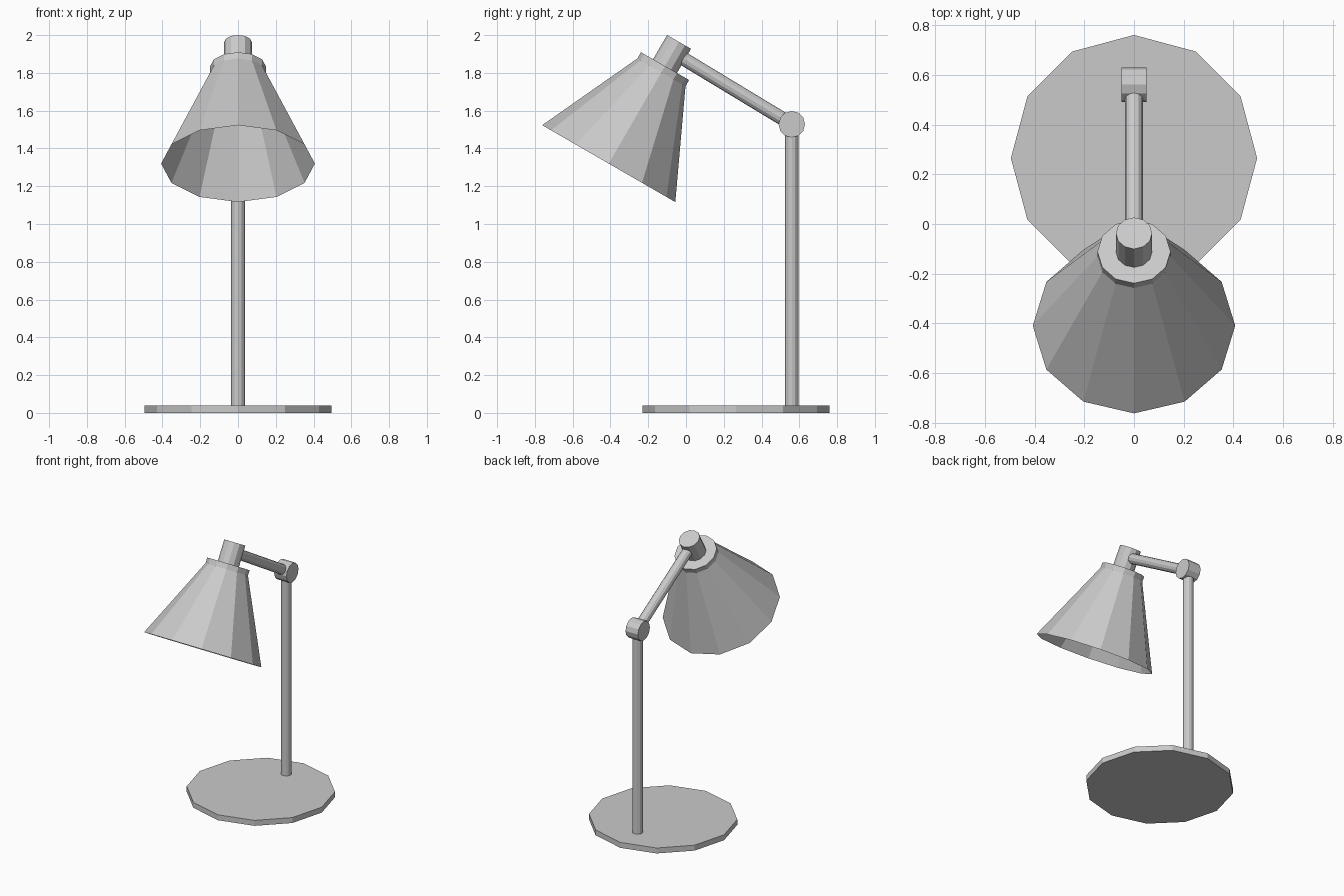
import bpy, bmesh, math
from mathutils import Vector

if "Cube" in bpy.data.objects:
    bpy.data.objects.remove(bpy.data.objects["Cube"])

SIDES = 12
grey = bpy.data.materials.new("lamp_grey")
grey.diffuse_color = (0.59, 0.59, 0.59, 1)
grey.use_nodes = True
grey.node_tree.nodes["Principled BSDF"].inputs["Base Color"].default_value = grey.diffuse_color


def lathe(name, origin, axis, profile, cap_start=True, cap_end=True):
    """Sweep (distance, radius) pairs around an axis as flat 12-sided rings."""
    origin, axis = Vector(origin), Vector(axis).normalized()
    ref = Vector((0, 1, 0)) if abs(axis.x) > 0.9 else Vector((1, 0, 0))
    u = (ref - axis * ref.dot(axis)).normalized()
    v = axis.cross(u)
    bm = bmesh.new()
    rings = []
    for d, r in profile:
        rings.append([bm.verts.new(origin + axis * d + r * (u * math.cos(a) + v * math.sin(a)))
                      for a in (2 * math.pi * i / SIDES for i in range(SIDES))])
    for a, b in zip(rings, rings[1:]):
        for i in range(SIDES):
            j = (i + 1) % SIDES
            bm.faces.new((a[i], a[j], b[j], b[i]))
    if cap_start:
        bm.faces.new(rings[0][::-1])
    if cap_end:
        bm.faces.new(rings[-1])
    me = bpy.data.meshes.new(name)
    bm.to_mesh(me)
    bm.free()
    me.materials.append(grey)
    ob = bpy.data.objects.new(name, me)
    bpy.context.collection.objects.link(ob)
    return ob


# Stand
lathe("base", (0, 0.265, 0), (0, 0, 1), [(0, 0.495), (0.04, 0.495)])
lathe("post", (0, 0.56, 0.03), (0, 0, 1), [(0, 0.036), (1.48, 0.036)])
lathe("pivot_joint", (-0.05, 0.56, 1.528), (1, 0, 0), [(0, 0.07), (0.10, 0.07)])

# Slanted arm
start, end = Vector((0, 0.56, 1.528)), Vector((0, -0.03, 1.885))
lathe("arm", start, end - start, [(0, 0.036), ((end - start).length, 0.036)])

# Tilted head: socket cap, then collar and open shade along one axis
tilt = math.radians(30)
head_top = (0, -0.037, 1.964)
head_axis = (0, -math.sin(tilt), -math.cos(tilt))
lathe("socket", head_top, head_axis, [(0, 0.073), (0.15, 0.073)])
lathe("shade", head_top, head_axis,
      [(0.148, 0.147), (0.186, 0.147), (0.744, 0.407)], cap_end=False)
